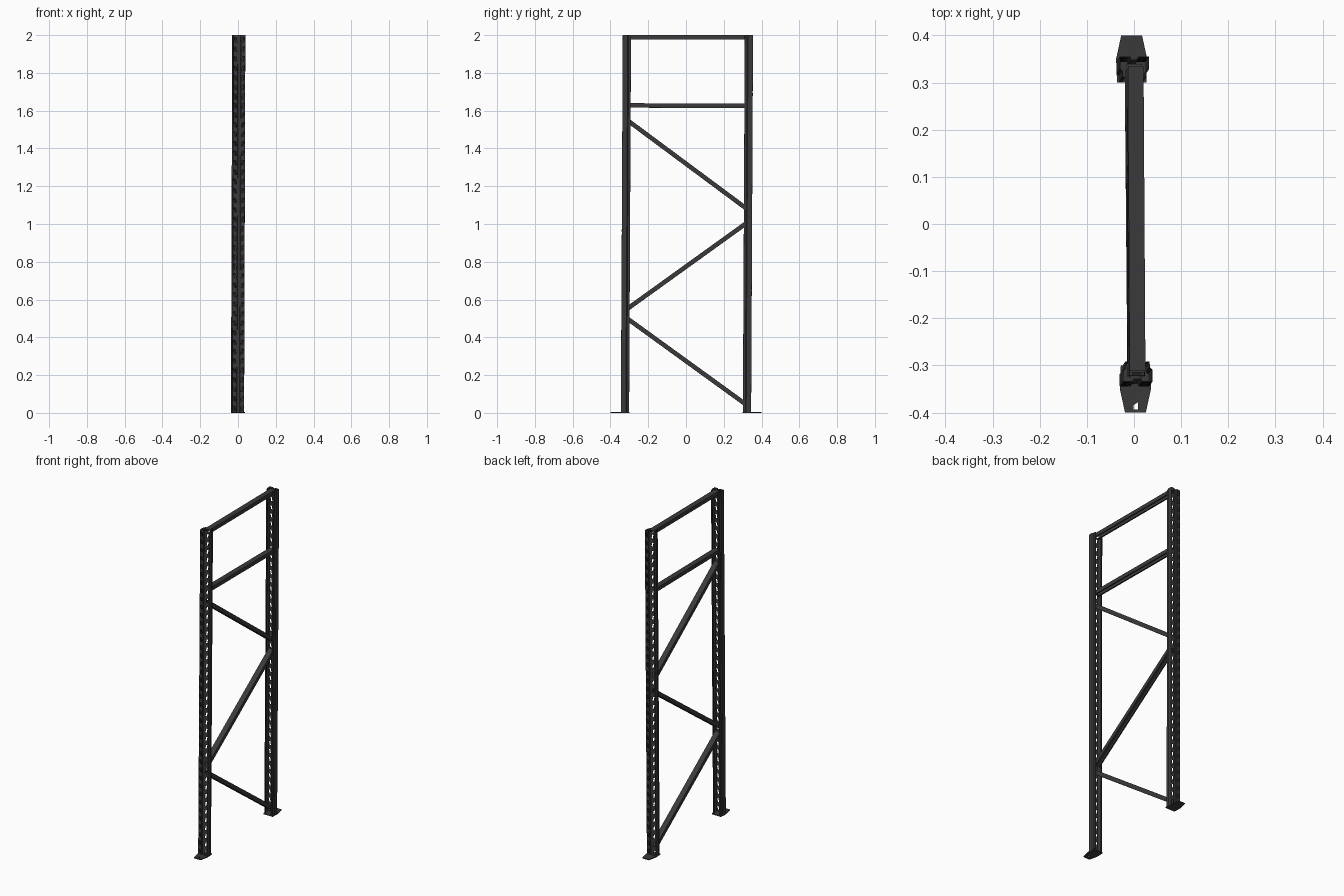
import bpy, bmesh, math
from mathutils import Vector, Matrix

if "Cube" in bpy.data.objects:
    bpy.data.objects.remove(bpy.data.objects["Cube"])

steel = bpy.data.materials.new("dark_steel")
steel.diffuse_color = (0.042, 0.042, 0.042, 1)
steel.use_nodes = True
steel.node_tree.nodes["Principled BSDF"].inputs["Base Color"].default_value = steel.diffuse_color


def finish(bm, name, thickness, offset=0.0):
    bmesh.ops.remove_doubles(bm, verts=bm.verts, dist=1e-5)
    bmesh.ops.recalc_face_normals(bm, faces=bm.faces)
    me = bpy.data.meshes.new(name)
    bm.to_mesh(me)
    bm.free()
    me.materials.append(steel)
    ob = bpy.data.objects.new(name, me)
    bpy.context.collection.objects.link(ob)
    m = ob.modifiers.new("sheet_thickness", 'SOLIDIFY')
    m.thickness = thickness
    m.offset = offset
    return ob


def ring(bm, outer, inner):
    # frame of quads around an opening
    a = [bm.verts.new(p) for p in outer]
    b = [bm.verts.new(p) for p in inner]
    n = len(a)
    for i in range(n):
        j = (i + 1) % n
        bm.faces.new((a[i], a[j], b[j], b[i]))


# Folded, perforated upright; side = -1 front, +1 rear
HALF = [(0.007, 0.007), (0.009, 0.001), (0.0305, 0.001), (0.0305, 0.026),
        (0.025, 0.031), (0.025, 0.043), (0.0185, 0.043)]
PROFILE = [(-u, v) for u, v in reversed(HALF)] + HALF


def post(name, side, cx, outer_y, cells=40):
    bm = bmesh.new()
    h = 2.0 / cells

    def P(u, v, z):
        return Vector((cx + u + 0.0033 * z, side * (outer_y - v) + 0.005 * z, z))

    for k in range(cells):
        z0, z1 = k * h, (k + 1) * h
        for (u0, v0), (u1, v1) in zip(PROFILE, PROFILE[1:]):
            outer = [P(u0, v0, z0), P(u1, v1, z0), P(u1, v1, z1), P(u0, v0, z1)]
            if v0 == v1 == 0.001:
                # slanted slot in each front face
                s = 1 if u0 > 0 else -1
                mid = (u0 + u1) / 2
                hole = []
                for du, dz in ((-1, -1), (1, -1), (1, 1), (-1, 1)):
                    slant = s * dz * 0.0025
                    hole.append(P(mid + du * 0.0048 + slant, v0,
                                  z0 + h / 2 + dz * 0.012))
                ring(bm, outer, hole)
            else:
                bm.faces.new([bm.verts.new(p) for p in outer])
    return finish(bm, name, 0.002)


post("front_upright", -1, 0.001, 0.345)
post("rear_upright", 1, -0.006, 0.345)

# Lipped channel braces, open underneath
CHANNEL = [(-0.009, -0.011), (-0.016, -0.011), (-0.016, 0.011),
           (0.016, 0.011), (0.016, -0.011), (0.009, -0.011)]


def brace(name, y0, z0, y1, z1):
    bm = bmesh.new()
    d = Vector((0, y1 - y0, z1 - z0)).normalized()
    up = Vector((0, -d.z, d.y))
    rows = []
    for y, z, sx in ((y0, z0, 0.001), (y1, z1, -0.003)):
        c = Vector((sx + 0.0033 * z, y, z))
        rows.append([bm.verts.new(c + Vector((u, 0, 0)) + up * v) for u, v in CHANNEL])
    a, b = rows
    for i in range(len(a) - 1):
        bm.faces.new((a[i], a[i + 1], b[i + 1], b[i]))
    return finish(bm, name, 0.002)


brace("top_rail", -0.312, 1.988, 0.335, 1.988)
brace("middle_rail", -0.315, 1.628, 0.33, 1.625)
brace("upper_diagonal", -0.315, 1.553, 0.332, 1.073)
brace("centre_diagonal", -0.315, 0.548, 0.33, 1.012)
brace("lower_diagonal", -0.318, 0.505, 0.32, 0.043)


# Tapered foot plates, the front one with an anchor hole
def foot(name, side, cx, hole):
    bm = bmesh.new()

    def P(u, y):
        return (cx + u, side * y, 0.003)

    outer = [P(-0.022, 0.4), P(0.022, 0.4), P(0.033, 0.35), P(-0.033, 0.35)]
    if hole:
        ring(bm, outer, [P(-0.004, 0.393), P(0.005, 0.393), P(0.005, 0.378), P(-0.004, 0.384)])
    else:
        bm.faces.new([bm.verts.new(p) for p in outer])
    back = [P(-0.033, 0.35), P(0.033, 0.35), P(0.031, 0.3), P(-0.031, 0.3)]
    bm.faces.new([bm.verts.new(p) for p in back])
    return finish(bm, name, 0.006)


foot("front_foot", -1, 0.003, True)
foot("rear_foot", 1, -0.005, False)
